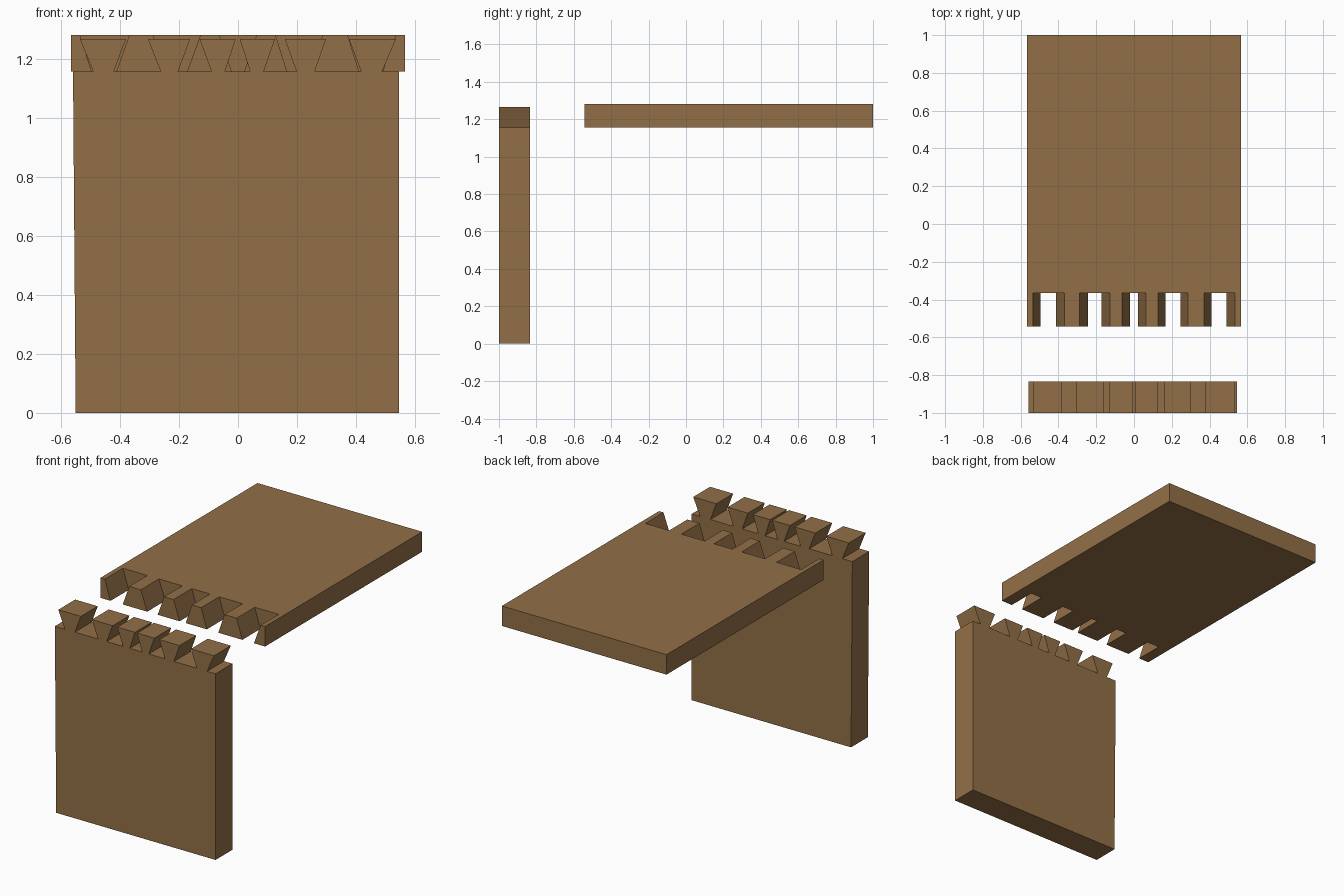
import bpy, bmesh

if "Cube" in bpy.data.objects:
    bpy.data.objects.remove(bpy.data.objects["Cube"])

wood = bpy.data.materials.new("brown_wood")
wood.diffuse_color = (0.287, 0.159, 0.063, 1)
wood.use_nodes = True
wood.node_tree.nodes["Principled BSDF"].inputs["Base Color"].default_value = wood.diffuse_color


def new_object(name, bm):
    bmesh.ops.recalc_face_normals(bm, faces=bm.faces)
    mesh = bpy.data.meshes.new(name)
    bm.to_mesh(mesh)
    bm.free()
    mesh.materials.append(wood)
    obj = bpy.data.objects.new(name, mesh)
    bpy.context.collection.objects.link(obj)
    return obj


def prism(bm, profile, y0, y1):
    """Extrude an x-z outline along y."""
    face = bm.faces.new([bm.verts.new((x, y0, z)) for x, z in profile])
    ext = bmesh.ops.extrude_face_region(bm, geom=[face])["geom"]
    verts = [g for g in ext if isinstance(g, bmesh.types.BMVert)]
    bmesh.ops.translate(bm, verts=verts, vec=(0, y1 - y0, 0))


SHOULDER, TAIL_TOP, BOARD_TOP = 1.157, 1.266, 1.281

# Upright board: outline with flared tails along its top edge
# (left top, right top, left root, right root)
tails = [(-0.535, -0.38, -0.491, -0.421), (-0.305, -0.162, -0.262, -0.203),
         (-0.13, -0.008, -0.09, -0.044), (0.006, 0.125, 0.041, 0.087),
         (0.159, 0.298, 0.198, 0.26), (0.376, 0.535, 0.417, 0.488)]
outline = [(0.546, 0), (-0.55, 0), (-0.559, SHOULDER)]
for lt, rt, lb, rb in tails:
    outline += [(lb, SHOULDER), (lt, TAIL_TOP), (rt, TAIL_TOP), (rb, SHOULDER)]
outline.append((0.546, SHOULDER))
bm = bmesh.new()
prism(bm, outline, -1.0, -0.835)
new_object("upright_tail_board", bm)

# Flat board
bm = bmesh.new()
prism(bm, [(-0.566, SHOULDER), (0.566, SHOULDER),
           (0.566, BOARD_TOP), (-0.566, BOARD_TOP)], -0.543, 1.0)
board = new_object("flat_socket_board", bm)

# Flared sockets cut through the front end of the flat board
sockets = [(-0.536, -0.368, -0.496, -0.412), (-0.288, -0.127, -0.244, -0.172),
           (-0.063, 0.063, -0.021, 0.021), (0.127, 0.287, 0.166, 0.245),
           (0.371, 0.535, 0.41, 0.49)]
bm = bmesh.new()
for lt, rt, lb, rb in sockets:
    # carry the slopes a little past the board faces for a clean cut
    k = 0.05 / (BOARD_TOP - SHOULDER)
    dl, dr = (lt - lb) * k, (rt - rb) * k
    if lb - dl > rb - dr:
        dl = dr = 0
    prism(bm, [(lb - dl, SHOULDER - 0.05), (rb - dr, SHOULDER - 0.05),
               (rt + dr, BOARD_TOP + 0.05), (lt + dl, BOARD_TOP + 0.05)],
          -0.6, -0.365)
cutter = new_object("socket_cutter", bm)
cutter.hide_render = True
cut = board.modifiers.new("sockets", "BOOLEAN")
cut.operation = "DIFFERENCE"
cut.solver = "EXACT"
cut.object = cutter

# Bake the cut, then drop the cutter
bpy.context.view_layer.objects.active = board
bpy.ops.object.modifier_apply(modifier=cut.name)
bpy.data.objects.remove(cutter)
